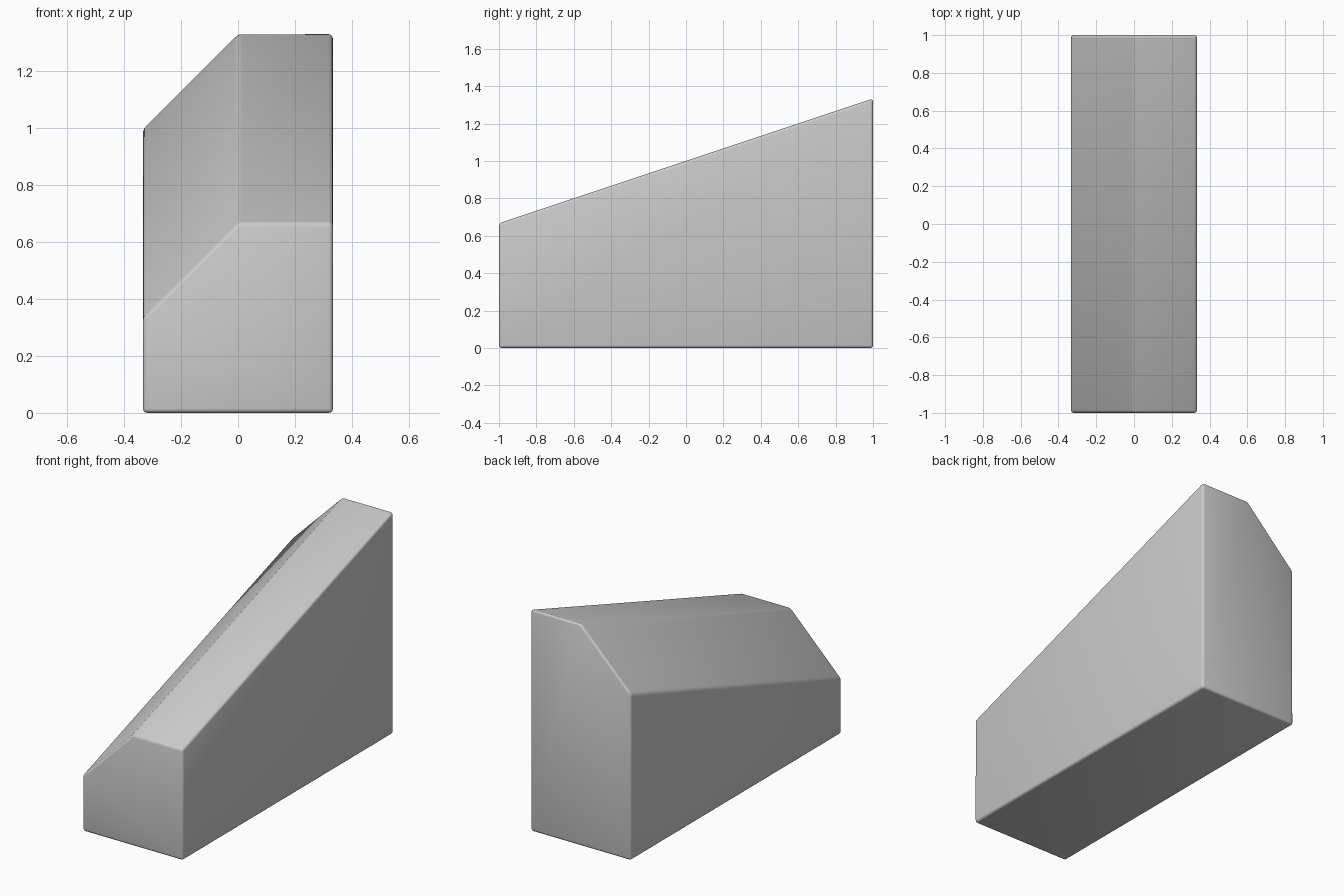
import bpy, bmesh

if "Cube" in bpy.data.objects:
    bpy.data.objects.remove(bpy.data.objects["Cube"])

W = 1 / 3          # half width
RISE = 2 / 3       # height gained from front to back

# Chamfered cross-section of the low front end (x, z)
profile = [(-W, 0), (W, 0), (W, 2 / 3), (0, 2 / 3), (-W, 1 / 3)]

bm = bmesh.new()
front = [bm.verts.new((x, -1, z)) for x, z in profile]
back = [bm.verts.new((x, 1, z + RISE if z > 0 else 0)) for x, z in profile]
n = len(profile)
bm.faces.new(front)
bm.faces.new(back[::-1])
for i in range(n):
    j = (i + 1) % n
    bm.faces.new((front[i], back[i], back[j], front[j]))
bmesh.ops.recalc_face_normals(bm, faces=bm.faces)

# Slightly rounded edges all around
bmesh.ops.bevel(bm, geom=bm.edges[:], offset=0.015, offset_type='OFFSET',
                segments=3, profile=0.5, affect='EDGES', clamp_overlap=True)

mesh = bpy.data.meshes.new("slope_corner_block")
bm.to_mesh(mesh)
bm.free()
block = bpy.data.objects.new("slope_corner_block", mesh)
bpy.context.collection.objects.link(block)

# Smooth shading across the rounded edges
bpy.context.view_layer.objects.active = block
block.select_set(True)
bpy.ops.object.shade_smooth_by_angle(angle=0.7)
